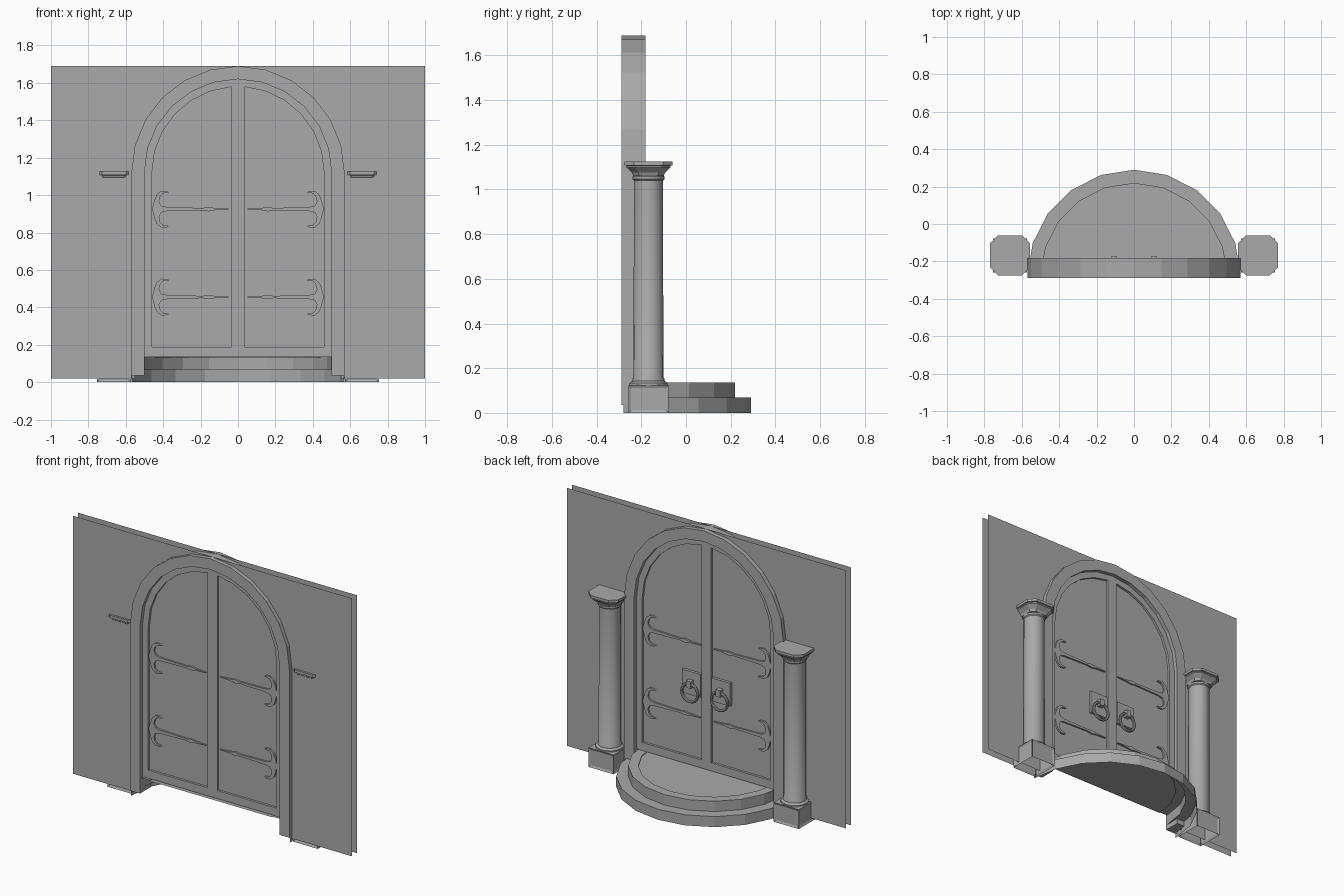
import bpy, bmesh, math
from math import sin, cos, pi

if "Cube" in bpy.data.objects:
    bpy.data.objects.remove(bpy.data.objects["Cube"])

stone = bpy.data.materials.new("grey_stone")
stone.diffuse_color = (0.4, 0.4, 0.4, 1)
stone.use_nodes = True
stone.node_tree.nodes["Principled BSDF"].inputs["Base Color"].default_value = stone.diffuse_color
SPRING = 1.12            # height where the arch starts


def make(name, verts, faces, recalc=True, smooth=False):
    bm = bmesh.new()
    vs = [bm.verts.new(v) for v in verts]
    for f in faces:
        bm.faces.new([vs[i] for i in f])
    bmesh.ops.remove_doubles(bm, verts=bm.verts, dist=1e-5)
    if recalc:
        bmesh.ops.recalc_face_normals(bm, faces=bm.faces)
    me = bpy.data.meshes.new(name)
    bm.to_mesh(me)
    bm.free()
    me.materials.append(stone)
    ob = bpy.data.objects.new(name, me)
    bpy.context.collection.objects.link(ob)
    if smooth:
        bpy.ops.object.select_all(action='DESELECT')
        ob.select_set(True)
        bpy.context.view_layer.objects.active = ob
        bpy.ops.object.shade_smooth_by_angle(angle=math.radians(35))
    return ob


def arc(r, a0, a1, n):
    return [(r * cos(a0 + (a1 - a0) * i / n), SPRING + r * sin(a0 + (a1 - a0) * i / n))
            for i in range(n + 1)]


def slab(name, outline, y0, y1):
    """Extrude an x-z outline from y0 to y1."""
    n = len(outline)
    verts = [(x, y, z) for y in (y0, y1) for x, z in outline]
    faces = [list(range(n)), list(range(2 * n - 1, n - 1, -1))]
    faces += [(i, (i + 1) % n, n + (i + 1) % n, n + i) for i in range(n)]
    return make(name, verts, faces)


def ring(name, outer, inner, y0, y1, closed):
    """Solid band between two matching x-z outlines."""
    n = len(outer)
    loops = [(outer, y0), (outer, y1), (inner, y1), (inner, y0)]
    verts = [(x, y, z) for o, y in loops for x, z in o]
    faces = []
    for k in range(4):
        a, b = k * n, (k + 1) % 4 * n
        for i in range(n if closed else n - 1):
            j = (i + 1) % n
            faces.append((a + i, a + j, b + j, b + i))
    if not closed:
        faces += [(0, n, 2 * n, 3 * n), (n - 1, 2 * n - 1, 3 * n - 1, 4 * n - 1)]
    return make(name, verts, faces)


def lathe(name, profile, cx, cy, n, smooth=True):
    verts = [(cx + r * cos(2 * pi * i / n), cy + r * sin(2 * pi * i / n), z)
             for i in range(n) for r, z in profile]
    m = len(profile)
    faces = [(i * m + j, (i + 1) % n * m + j, (i + 1) % n * m + j + 1, i * m + j + 1)
             for i in range(n) for j in range(m - 1)]
    return make(name, verts, faces, False, smooth)


# Wall: two sheets with an arched opening
opening = [(0.55, 0.02)] + arc(0.55, 0, pi, 12) + [(-0.55, 0.02)]
sheet = [(-1, 0.02), (-1, 1.69), (1, 1.69), (1, 0.02)] + opening
for label, y, order in (("wall_back", -0.262, -1), ("wall_front", -0.21, 1)):
    make(label, [(x, y, z) for x, z in sheet], [list(range(len(sheet)))[::order]], False)

# Arched surround
ring("arch_frame",
     [(0.57, 0.035)] + arc(0.57, 0, pi, 12) + [(-0.57, 0.035)],
     [(0.50, 0.035)] + arc(0.50, 0, pi, 12) + [(-0.50, 0.035)], -0.288, -0.182, False)

# Upper half of a strap hinge (x, height above its centre line)
HINGE = [(0.05, 0.002), (0.12, 0.005), (0.16, 0.012), (0.19, 0.006), (0.38, 0.011),
         (0.41, 0.018), (0.422, 0.04), (0.417, 0.066), (0.402, 0.084), (0.368, 0.09),
         (0.38, 0.097), (0.41, 0.098), (0.435, 0.078), (0.448, 0.045), (0.456, 0.012)]

for side, s in (("right", 1), ("left", -1)):
    # Door leaf: raised border around a recessed panel
    outer = [(0, 0.135), (0.505, 0.135)] + arc(0.505, 0, pi / 2, 6)
    inner = [(0.035, 0.187), (0.46, 0.187)] + arc(0.46, 0, math.acos(0.035 / 0.46), 6)
    outer, inner = ([(s * x, z) for x, z in o] for o in (outer, inner))
    ring(side + "_door_border", outer, inner, -0.262, -0.208, True)
    slab(side + "_door_panel", inner, -0.247, -0.223)

    # Strap hinges on both faces
    for level, z0 in (("lower", 0.455), ("upper", 0.925)):
        pts = [(s * x, z0 + h) for x, h in HINGE] + \
              [(s * x, z0 - h) for x, h in reversed(HINGE)]
        slab(f"{side}_{level}_hinge_outside", pts, -0.223, -0.212)
        slab(f"{side}_{level}_hinge_inside", pts, -0.258, -0.247)

    # Handle plate, knob and pull ring
    def box(name, x, hw, z0, z1, y0, y1):
        slab(name, [(x - hw, z0), (x + hw, z0), (x + hw, z1), (x - hw, z1)], y0, y1)
    hx = s * 0.106
    box(side + "_handle_plate", hx, 0.066, 0.59, 0.74, -0.223, -0.205)
    box(side + "_handle_knob", hx, 0.016, 0.645, 0.69, -0.205, -0.174)
    verts, faces, N, M = [], [], 20, 8
    for i in range(N):
        a = 2 * pi * i / N
        for j in range(M):
            b = 2 * pi * j / M
            r = 0.058 + 0.009 * cos(b)
            verts.append((hx + r * cos(a), -0.19 + 0.009 * sin(b), 0.61 + r * sin(a)))
            faces.append((i * M + j, (i + 1) % N * M + j,
                          (i + 1) % N * M + (j + 1) % M, i * M + (j + 1) % M))
    make(side + "_pull_ring", verts, faces, True, True)

    # Column shaft with collars
    cx, cy = s * 0.663, -0.168
    lathe(side + "_column_shaft",
          [(0.085, 0.125), (0.085, 0.133), (0.078, 0.14), (0.072, 0.143), (0.072, 0.152),
           (0.067, 0.16), (0.065, 1.04), (0.071, 1.046), (0.071, 1.058), (0.066, 1.063),
           (0.066, 1.075)], cx, cy, 16)

    # Column base: open underneath, panelled sides
    h = 0.09
    base = make(side + "_column_base",
                [(cx + dx * h, cy + dy * h, z) for z in (0, 0.125)
                 for dx, dy in ((-1, -1), (1, -1), (1, 1), (-1, 1))],
                [(0, 1, 5, 4), (1, 2, 6, 5), (2, 3, 7, 6), (3, 0, 4, 7), (4, 5, 6, 7)], False)
    bm = bmesh.new()
    bm.from_mesh(base.data)
    sides = [f for f in bm.faces if abs(f.normal.z) < 0.5]
    bmesh.ops.inset_individual(bm, faces=sides, thickness=0.018, depth=-0.006)
    bm.to_mesh(base.data)
    bm.free()

    # Capital: stacked chamfered squares
    levels = [(0.068, 1.06), (0.074, 1.075), (0.098, 1.098), (0.098, 1.106),
              (0.107, 1.108), (0.107, 1.125)]
    verts = []
    for r, z in levels:
        c = r * 0.6
        verts += [(cx + x, cy + y, z) for x, y in
                  ((r, -c), (r, c), (c, r), (-c, r), (-r, c), (-r, -c), (-c, -r), (c, -r))]
    faces = [(k * 8 + i, k * 8 + (i + 1) % 8, k * 8 + 8 + (i + 1) % 8, k * 8 + 8 + i)
             for k in range(len(levels) - 1) for i in range(8)]
    faces += [list(range(7, -1, -1)), list(range(40, 48))]
    make(side + "_column_capital", verts, faces)

# Half-round steps, open underneath and behind
profile = [(0.57, 0), (0.57, 0.068), (0.50, 0.068), (0.50, 0.135), (0.44, 0.135),
           (0.44, 0.13)]
n, m = 10, len(profile)
verts = [(r * cos(pi * i / n), -0.28 + r * sin(pi * i / n), z)
         for i in range(n + 1) for r, z in profile]
faces = [(i * m + j, (i + 1) * m + j, (i + 1) * m + j + 1, i * m + j + 1)
         for i in range(n) for j in range(m - 1)]
faces.append([i * m + m - 1 for i in range(n + 1)])
make("steps", verts, faces, False)
